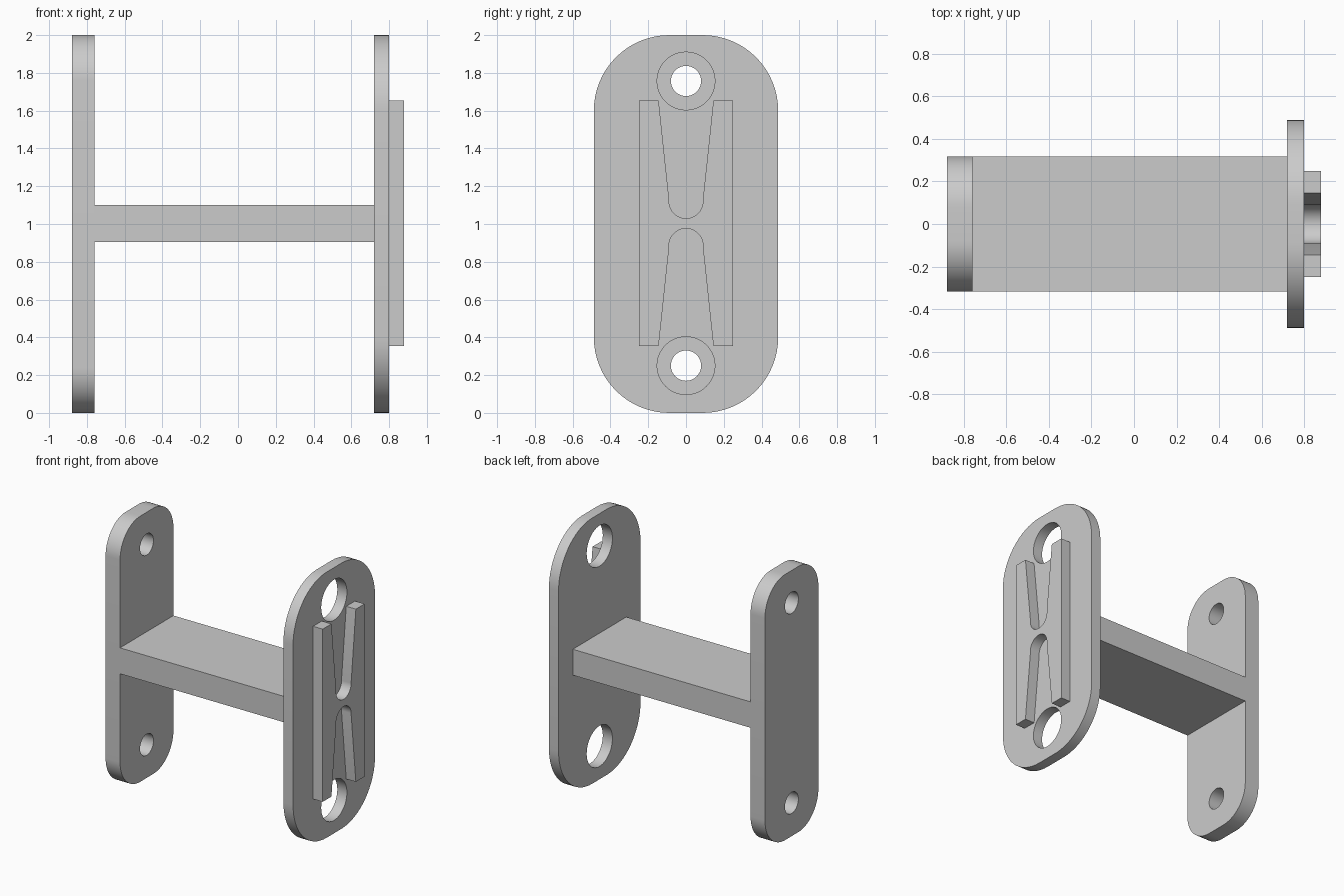
import bpy
import bmesh
from math import cos, sin, pi, radians

cube = bpy.data.objects.get("Cube")
if cube:
    bpy.data.objects.remove(cube, do_unlink=True)

# Single grey finish
grey = bpy.data.materials.new("light_grey")
grey.use_nodes = True
colour = (0.6, 0.6, 0.6, 1)
grey.diffuse_color = colour
grey.node_tree.nodes["Principled BSDF"].inputs["Base Color"].default_value = colour


def arc(cy, cz, r, start, end, steps):
    """Points of an arc in the YZ plane, angles in degrees."""
    angles = [radians(start + (end - start) * i / steps) for i in range(steps + 1)]
    return [(cy + r * cos(a), cz + r * sin(a)) for a in angles]


def circle(cz, r):
    return arc(0, cz, r, 0, 360, 48)[:-1]


def rounded_outline(half_y, radius):
    """Upright plate outline, two units tall, with rounded corners."""
    y, low, high = half_y - radius, radius, 2 - radius
    points = []
    for cy, cz, start in ((y, high, 0), (-y, high, 90), (-y, low, 180), (y, low, 270)):
        points += arc(cy, cz, radius, start, start + 90, 16)
    return points


def extruded(name, x0, x1, loops):
    """Fill closed YZ loops (outline first, then holes) and extrude along X."""
    bm = bmesh.new()
    for loop in loops:
        verts = [bm.verts.new((x0, y, z)) for y, z in loop]
        for i, v in enumerate(verts):
            bm.edges.new((verts[i - 1], v))
    bmesh.ops.triangle_fill(bm, use_beauty=True, edges=bm.edges[:], normal=(1, 0, 0))
    out = bmesh.ops.extrude_face_region(bm, geom=bm.faces[:], use_keep_orig=True)
    moved = [g for g in out["geom"] if isinstance(g, bmesh.types.BMVert)]
    bmesh.ops.translate(bm, verts=moved, vec=(x1 - x0, 0, 0))
    bmesh.ops.recalc_face_normals(bm, faces=bm.faces[:])
    mesh = bpy.data.meshes.new(name)
    bm.to_mesh(mesh)
    bm.free()
    mesh.materials.append(grey)
    obj = bpy.data.objects.new(name, mesh)
    bpy.context.collection.objects.link(obj)
    bpy.ops.object.select_all(action="DESELECT")
    obj.select_set(True)
    bpy.context.view_layer.objects.active = obj
    bpy.ops.object.shade_smooth_by_angle(angle=radians(30))
    return obj


hole_heights = (0.25, 1.757)

# Narrow mounting plate with small screw holes
extruded("mounting_plate", -0.88, -0.76,
         [rounded_outline(0.318, 0.24)] + [circle(z, 0.08) for z in hole_heights])

# Wide face plate with large access holes
extruded("face_plate", 0.72, 0.80,
         [rounded_outline(0.488, 0.4)] + [circle(z, 0.153) for z in hole_heights])

# Flat bar joining the plates
extruded("connecting_bar", -0.76, 0.72,
         [[(-0.318, 0.905), (0.318, 0.905), (0.318, 1.1), (-0.318, 1.1)]])

# Raised boss with a tapered, round-ended notch from each end
top, bottom = 1.653, 0.353
upper_notch = [(0.145, top)] + arc(0, 1.12, 0.09, 6, -186, 24) + [(-0.145, top)]
lower_notch = [(-y, top + bottom - z) for y, z in upper_notch]
outline = [(0.249, bottom), (0.249, top)] + upper_notch
outline += [(-0.249, top), (-0.249, bottom)] + lower_notch
extruded("notched_boss", 0.80, 0.88, [outline])
